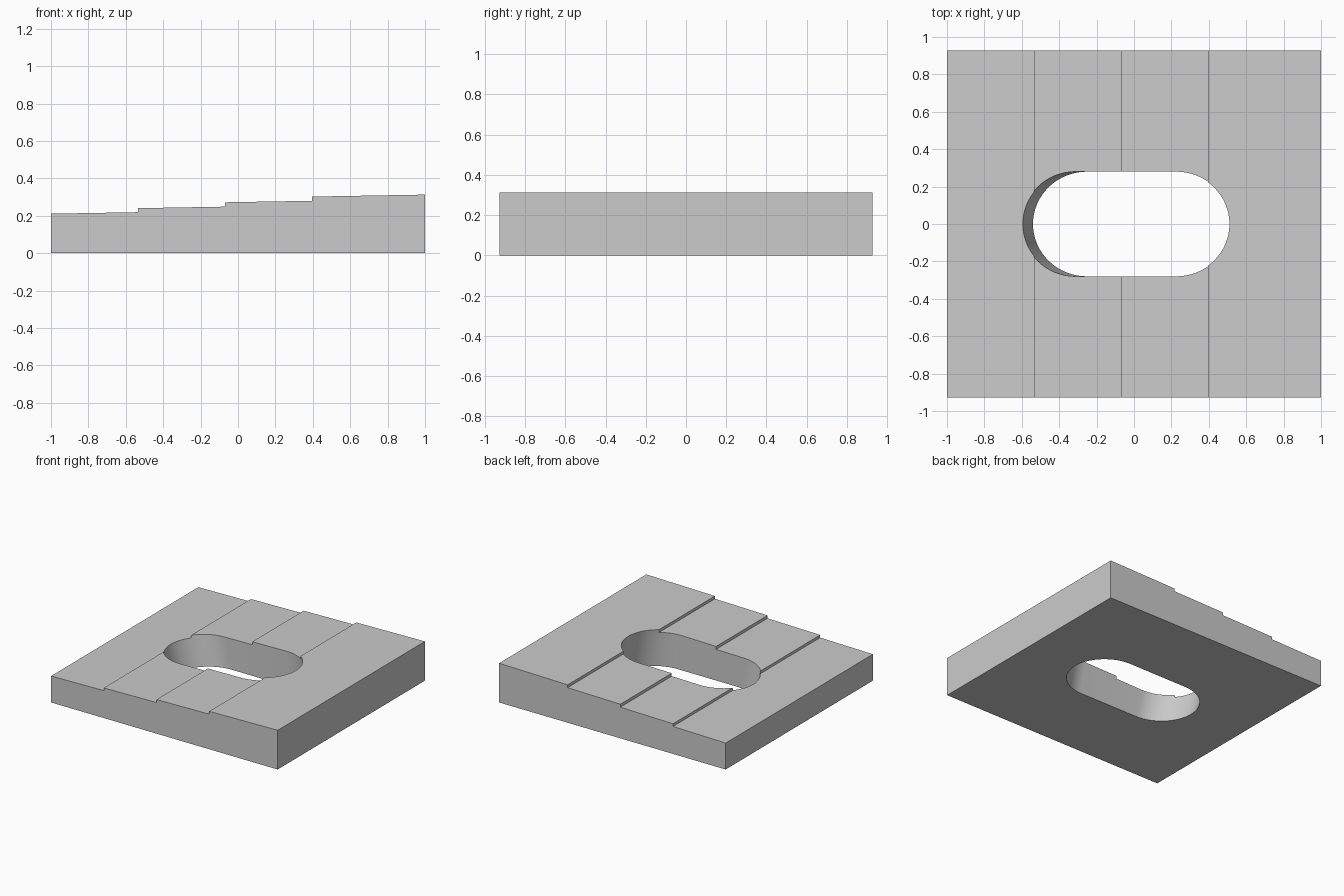
import bpy, bmesh, math

cube = bpy.data.objects.get("Cube")
if cube:
    bpy.data.objects.remove(cube, do_unlink=True)

grey = bpy.data.materials.new("light grey")
grey.use_nodes = True
colour = (0.6, 0.6, 0.6, 1)
grey.diffuse_color = colour
grey.node_tree.nodes["Principled BSDF"].inputs["Base Color"].default_value = colour


def loft(name, ring_a, ring_b):
    """Solid between two matching closed rings of points."""
    bm = bmesh.new()
    a = [bm.verts.new(p) for p in ring_a]
    b = [bm.verts.new(p) for p in ring_b]
    bm.faces.new(a)
    bm.faces.new(b)
    for i in range(len(a)):
        j = (i + 1) % len(a)
        bm.faces.new((a[i], a[j], b[j], b[i]))
    bmesh.ops.recalc_face_normals(bm, faces=bm.faces)
    mesh = bpy.data.meshes.new(name)
    bm.to_mesh(mesh)
    bm.free()
    mesh.materials.append(grey)
    obj = bpy.data.objects.new(name, mesh)
    bpy.context.collection.objects.link(obj)
    return obj


# Plate with four gently sloped treads, extruded along y
HALF_DEPTH = 0.928
RISE = math.tan(math.radians(1))
edges = [-1, -0.535, -0.07, 0.395, 1]
starts = [0.211, 0.2405, 0.272, 0.3025]
profile = [(1, 0), (-1, 0)]
for x0, x1, z in zip(edges, edges[1:], starts):
    profile += [(x0, z), (x1, z + RISE * (x1 - x0))]
plate = loft("stepped_plate",
             [(x, -HALF_DEPTH, z) for x, z in profile],
             [(x, HALF_DEPTH, z) for x, z in profile])


# Rounded slot whose ends lean toward the low side
def slot_ring(z, segments=32):
    ring = []
    for side, foot, lean in ((1, 0.27, -0.16), (-1, -0.251, -0.25)):
        centre = foot + lean * z
        for i in range(segments + 1):
            t = math.pi * (i / segments - 0.5)
            ring.append((centre + side * 0.289 * math.cos(t),
                         side * 0.28 * math.sin(t), z))
    return ring


cutter = loft("slot_cutter", slot_ring(-0.1), slot_ring(0.5))
cutter.hide_render = True

# Cut the slot through the plate and remove the helper
cut = plate.modifiers.new("slot", "BOOLEAN")
cut.object = cutter
cut.operation = "DIFFERENCE"
cut.solver = "EXACT"
bpy.context.view_layer.objects.active = plate
plate.select_set(True)
bpy.ops.object.modifier_apply(modifier=cut.name)
bpy.data.objects.remove(cutter, do_unlink=True)
bpy.ops.object.shade_smooth_by_angle(angle=math.radians(30))
